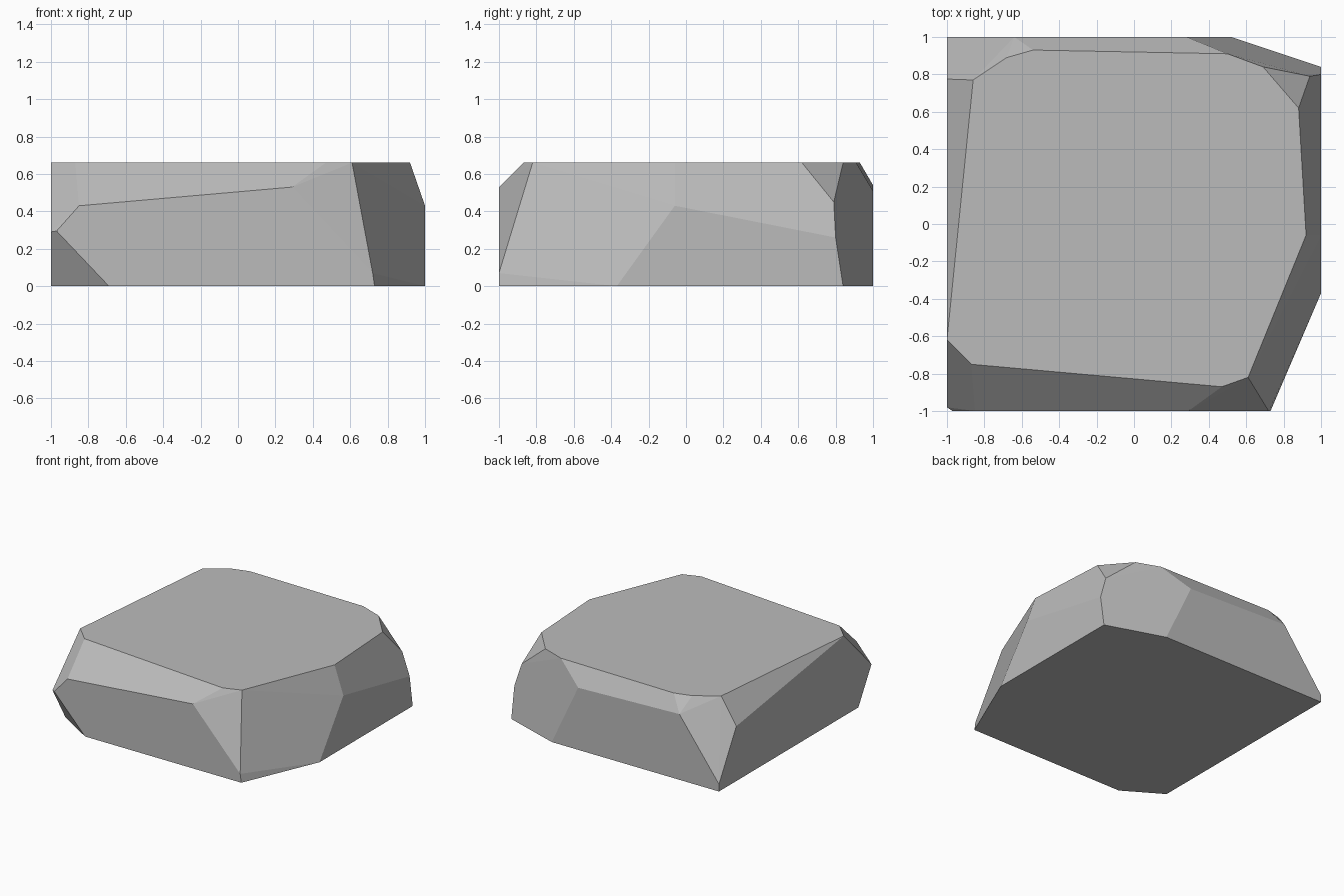
import bpy
import bmesh
import math

HEIGHT = 0.66

# Outline of the flat top, counter-clockwise from the front left
TOP_OUTLINE = [
    (-0.87, -0.75), (0.47, -0.87), (0.61, -0.82), (0.92, -0.06),
    (0.88, 0.62), (0.69, 0.84), (0.50, 0.91), (-0.54, 0.93),
    (-0.68, 0.89), (-0.86, 0.77), (-1, -0.62),
]

# Outline of the flat base
BASE_OUTLINE = [
    (-0.69, -1), (0.73, -1), (1, -0.37), (1, 0.84),
    (0.52, 1), (-1, 1), (-1, -0.81),
]

# Corners where the side facets meet, grouped by the side they lie on
FRONT_CORNERS = [(-0.97, 0.295), (-0.85, 0.43), (0.29, 0.53), (0.72, 0.07)]
BACK_CORNERS = [(0.28, 0.51), (-0.64, 0.54)]
RIGHT_CORNERS = [(-0.06, 0.43), (0.80, 0.26)]
LEFT_CORNERS = [(1, 0.06), (0.775, 0.45), (-0.98, 0.29)]
CHIPPED_CORNER = (0.94, 0.79, 0.45)


def make_material(name, colour):
    material = bpy.data.materials.new(name)
    material.use_nodes = True
    material.diffuse_color = colour
    shader = next(n for n in material.node_tree.nodes if n.type == 'BSDF_PRINCIPLED')
    shader.inputs["Base Color"].default_value = colour
    shader.inputs["Roughness"].default_value = 0.9
    return material


def stone_corners():
    corners = [(x, y, HEIGHT) for x, y in TOP_OUTLINE]
    corners += [(x, y, 0) for x, y in BASE_OUTLINE]
    corners += [(x, -1, z) for x, z in FRONT_CORNERS]
    corners += [(x, 1, z) for x, z in BACK_CORNERS]
    corners += [(1, y, z) for y, z in RIGHT_CORNERS]
    corners += [(-1, y, z) for y, z in LEFT_CORNERS]
    corners.append(CHIPPED_CORNER)
    return corners


def build_stone(name, material):
    bm = bmesh.new()
    for corner in stone_corners():
        bm.verts.new(corner)
    # Wrap the corners in a convex skin, then merge coplanar triangles into facets
    bmesh.ops.convex_hull(bm, input=bm.verts[:])
    loose = [v for v in bm.verts if not v.link_faces]
    bmesh.ops.delete(bm, geom=loose, context='VERTS')
    bmesh.ops.dissolve_limit(bm, angle_limit=math.radians(2),
                             verts=bm.verts[:], edges=bm.edges[:])
    bmesh.ops.recalc_face_normals(bm, faces=bm.faces[:])
    mesh = bpy.data.meshes.new(name)
    bm.to_mesh(mesh)
    bm.free()
    mesh.materials.append(material)
    stone = bpy.data.objects.new(name, mesh)
    bpy.context.collection.objects.link(stone)
    return stone


default_cube = bpy.data.objects.get("Cube")
if default_cube:
    bpy.data.objects.remove(default_cube, do_unlink=True)

# Flat-topped stone
stone_grey = make_material("stone grey", (0.5, 0.5, 0.5, 1))
build_stone("flat_stone", stone_grey)
